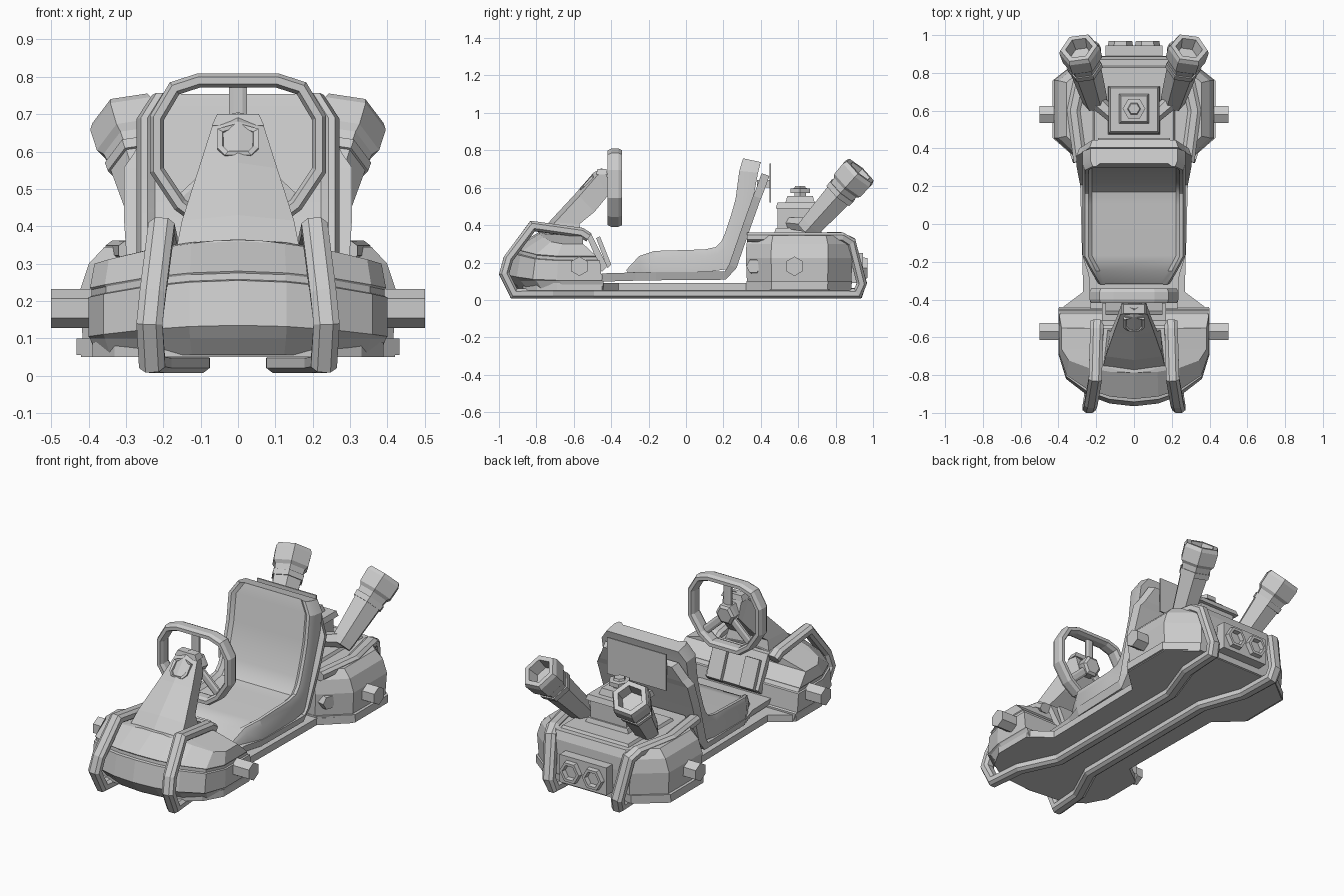
import bpy, bmesh, math
from mathutils import Vector

if "Cube" in bpy.data.objects:
    bpy.data.objects.remove(bpy.data.objects["Cube"])

grey = bpy.data.materials.new("light_grey")
grey.diffuse_color = (0.6, 0.6, 0.6, 1)
grey.use_nodes = True
grey.node_tree.nodes["Principled BSDF"].inputs["Base Color"].default_value = grey.diffuse_color


def finish(name, bm, mirror=False):
    bmesh.ops.recalc_face_normals(bm, faces=bm.faces)
    me = bpy.data.meshes.new(name)
    bm.to_mesh(me)
    bm.free()
    me.materials.append(grey)
    ob = bpy.data.objects.new(name, me)
    bpy.context.collection.objects.link(ob)
    if mirror:
        ob.modifiers.new("mirror", 'MIRROR').use_axis[0] = True
    return ob


def loft(name, rings, mirror=False, closed=False):
    """Skin a list of equal-length point rings."""
    bm = bmesh.new()
    vs = [[bm.verts.new(p) for p in r] for r in rings]
    n = len(vs[0])
    pairs = list(zip(vs, vs[1:])) + ([(vs[-1], vs[0])] if closed else [])
    for a, b in pairs:
        for i in range(n):
            j = (i + 1) % n
            bm.faces.new((a[i], a[j], b[j], b[i]))
    if not closed:
        bm.faces.new(vs[0])
        bm.faces.new(vs[-1])
    return finish(name, bm, mirror)


def box(name, x, y, z, mirror=False, taper=1.0):
    """Box from (min, max) ranges, its top scaled by taper."""
    cx, cy = sum(x) / 2, sum(y) / 2
    rings = []
    for zz, s in ((z[0], 1), (z[1], taper)):
        rings.append([(cx + (a - cx) * s, cy + (b - cy) * s, zz)
                      for a, b in ((x[0], y[0]), (x[1], y[0]), (x[1], y[1]), (x[0], y[1]))])
    return loft(name, rings, mirror)


def turned(name, start, end, profile, sides=6, mirror=False, phase=0.0):
    """Faceted body along an axis from (fraction, radius) pairs."""
    a, b = Vector(start), Vector(end)
    d = (b - a).normalized()
    ref = Vector((1, 0, 0)) if abs(d.x) < 0.9 else Vector((0, 1, 0))
    u = (ref - d * ref.dot(d)).normalized()
    v = d.cross(u)
    rings = []
    for t, r in profile:
        rings.append([a + (b - a) * t + (u * math.cos(k) + v * math.sin(k)) * r
                      for k in (phase + 2 * math.pi * i / sides for i in range(sides))])
    return loft(name, rings, mirror)


def sweep(name, path, ref, w, h, mirror=False, closed=False):
    """Chamfered bar along a path; w along ref, h across it."""
    pts, ref, rings = [Vector(p) for p in path], Vector(ref), []
    n = len(pts)
    sec = [(-1, -.5), (-.5, -1), (.5, -1), (1, -.5), (1, .5), (.5, 1), (-.5, 1), (-1, .5)]
    for i, p in enumerate(pts):
        d0 = (p - pts[i - 1]).normalized() if i or closed else None
        d1 = (pts[(i + 1) % n] - p).normalized() if i < n - 1 or closed else d0
        d0 = d0 or d1
        t = (d0 + d1).normalized()
        side = (ref - t * ref.dot(t)).normalized()
        up = t.cross(side) / max(t.dot(d1), 0.6)
        rings.append([p + side * a * w + up * b * h for a, b in sec])
    return loft(name, rings, mirror, closed)


def outline(half, fn):
    """Full plan outline from its +x half, each point mapped by fn."""
    full = half + [(-x, y) for x, y in reversed(half) if x > 0]
    return [fn(x, y) for x, y in full]


# floor pan
pan = [(0.27, 0.88), (0.42, 0.76), (0.42, 0.45), (0.28, 0.32), (0.27, -0.36), (0.39, -0.45),
       (0.39, -0.69), (0.33, -0.8), (0.22, -0.87), (0, -0.89)]
loft("floor_pan", [outline(pan, lambda x, y: (x, y, z)) for z in (0.05, 0.09)])

# front nose shell: layers of z, x scale, y scale, back edge, sideways drop
nose = [(0.40, -0.45), (0.40, -0.69), (0.36, -0.82), (0.25, -0.905), (0.13, -0.95), (0, -0.965)]
rings = []
for z, sx, sy, back, drop in ((.055, .95, .87, -.44, 0), (.10, .99, .95, -.44, 0),
                              (.135, 1, 1, -.45, .03), (.255, 1, .955, -.46, .045),
                              (.258, .98, .925, -.47, .045), (.275, .98, .92, -.48, .045),
                              (.28, .99, .925, -.48, .045), (.36, .96, .66, -.55, .06),
                              (.363, .5, .66, -.55, .016), (.365, .01, .66, -.55, 0)):
    def place(x, y):
        f = (-0.45 - y) / 0.515
        return (x * sx, back + f * (-0.45 - 0.515 * sy - back), z - drop * (x / 0.4) ** 2)
    rings.append(outline(nose, place))
loft("nose_shell", rings)

# footwell panel and pedals
loft("footwell_panel", [[(x, -.54, .36), (x, -.51, .36), (x, -.42, .18), (x, -.45, .15)]
                        for x in (-.17, .17)])
loft("pedal", [[(x, -.48, .33), (x, -.46, .34), (x, -.40, .19), (x, -.42, .17)]
               for x in (.06, .15)], mirror=True)

# rear body
rear = [(0.27, 0.32), (0.42, 0.455), (0.42, 0.76), (0.26, 0.89), (0, 0.89)]
loft("rear_body", [outline(rear, lambda x, y: (x * s, 0.6 + (y - 0.6) * sy, z))
                   for z, s, sy in ((.055, 1.03, .98), (.10, 1.03, .99), (.10, .99, .98),
                                    (.225, 1.01, 1), (.30, .95, .99), (.345, .85, .93))])
box("rear_deck", (-.22, .22), (.42, .84), (.34, .36), taper=.95)

# rear lamp panel with two hexagonal outlets
box("lamp_panel", (-.15, .15), (.85, .945), (.09, .25))
turned("lamp_ring", (.072, .935, .17), (.072, .97, .17),
       ((0, .068), (1, .062), (1, .045), (.3, .04)), mirror=True)

# hexagonal axle stubs and side bolts
for name, y in (("front_axle", -.57), ("rear_axle", .58)):
    turned(name, (.34, y, .18), (.5, y, .18), ((0, .052), (1, .052)), mirror=True, phase=math.pi / 6)
turned("side_bolt", (.29, .375, .18), (.335, .36, .18), ((0, .045), (1, .04)), mirror=True)

# bumper rails: over the nose, under the floor, up and over the rear
sweep("bumper_rail", [(.195, -.52, .335), (.197, -.56, .36), (.205, -.82, .395), (.228, -.95, .22),
                      (.237, -.972, .14), (.23, -.92, .035), (.212, -.72, .034), (.11, -.5, .034),
                      (.11, .45, .034), (.20, .7, .034), (.21, .92, .036), (.22, .94, .09),
                      (.25, .88, .31), (.27, .83, .335), (.32, .6, .335), (.285, .33, .335)],
      (1, 0, 0), .035, .026, mirror=True)

# seat: stations of front point, back point, half width
stations = [((-.32, .16), (-.30, .13), .19), ((-.25, .235), (-.24, .14), .23),
            ((-.17, .262), (-.16, .145), .272), ((.10, .27), (.12, .15), .272),
            ((.16, .283), (.22, .165), .272), ((.19, .315), (.26, .22), .272),
            ((.21, .36), (.29, .29), .272), ((.24, .45), (.325, .40), .272),
            ((.265, .54), (.355, .52), .272), ((.285, .69), (.385, .68), .272),
            ((.305, .757), (.40, .737), .23)]
rings = []
for (fy, fz), (by, bz), w in stations:
    f, b = Vector((0, fy, fz)), Vector((0, by, bz))
    dish, mid, X = f.lerp(b, .15), f.lerp(b, .3), Vector((1, 0, 0))
    half = [(w - .05, dish), (w - .03, f), (w - .012, f), (w, mid), (w, b)]
    rings.append([X * x + p for x, p in half] + [p - X * x for x, p in reversed(half)])
seat = loft("seat", rings)
seat.data.shade_smooth()
seat.data.set_sharp_from_angle(angle=math.radians(30))

# seat cradle behind and under the seat
cradle = [(-.45, .12, .23), (-.27, .125, .24), (-.16, .127, .275), (.21, .13, .285),
          (.25, .18, .29), (.33, .41, .305), (.38, .55, .305), (.395, .585, .28), (.425, .67, .235)]
rings = []
for i, (y, z, w) in enumerate(cradle):
    a, b = cradle[max(i - 1, 0)], cradle[min(i + 1, len(cradle) - 1)]
    t = Vector((0, b[0] - a[0], b[1] - a[1])).normalized()
    o = Vector((0, -t.z, t.y)) * .022
    p = Vector((0, y, z))
    rings.append([p + o + Vector((w, 0, 0)), p - o + Vector((w - .015, 0, 0)),
                  p - o - Vector((w - .015, 0, 0)), p + o - Vector((w, 0, 0))])
loft("seat_cradle", rings)
box("rear_plate", (-.19, .19), (.446, .454), (.52, .73))
box("plate_bracket", (.08, .12), (.38, .45), (.60, .64), mirror=True)

# steering column cowl
loft("steering_cowl", [
    [(fx, fy, fz), (0, fy - .02, fz + .015), (-fx, fy, fz), (-bx, by, bz), (bx, by, bz)]
    for fx, fy, fz, bx, by, bz in ((.165, -.76, .34, .14, -.56, .35), (.15, -.70, .415, .125, -.57, .405),
                                   (.105, -.57, .555, .09, -.49, .47), (.07, -.475, .665, .065, -.42, .555),
                                   (.06, -.43, .69, .055, -.40, .58))])

# shield-shaped badge plate on the cowl
shield = [(-.055, .65), (0, .665), (.055, .65), (.055, .60), (.035, .58), (-.035, .58), (-.055, .60)]
loft("cowl_badge", [[(x * s, -.515 + (z - .62) * .85 - o, .62 + (z - .62) * s + o * .6)
                     for x, z in shield] for s, o in ((1, -.03), (1, .018), (.75, .018), (.7, .008))])
box("cowl_hood", (-.07, .07), (-.48, -.42), (.67, .70), taper=.8)

# steering wheel, spokes and hub
rim = [(.105, .79), (.17, .769), (.217, .69), (.217, .55), (.155, .457), (.09, .41)]
rim = rim + [(-x, z) for x, z in reversed(rim)]
sweep("wheel_rim", [(x, -.38, z) for x, z in rim], (0, 1, 0), .039, .019, closed=True)
for i, (x, z) in enumerate(((0, .785), (.15, .46), (-.15, .46))):
    sweep("wheel_spoke_%d" % (i + 1), [(0, -.385, .60), (x, -.385, z)], (0, 1, 0), .012, .024)
turned("wheel_hub", (0, -.45, .61), (0, -.35, .60), ((0, .05), (.7, .06), (.9, .06), (1, .045)))

# engine block and stacked filler cap
box("engine_base", (-.14, .14), (.47, .73), (.35, .385), taper=.92)
box("engine_block", (-.115, .115), (.49, .71), (.38, .49))
box("engine_head", (-.135, .135), (.48, .73), (.49, .52), taper=.93)
box("engine_cover", (-.08, .08), (.53, .69), (.515, .555), taper=.85)
turned("filler_cap", (0, .61, .55), (0, .61, .61),
       ((0, .035), (.35, .035), (.35, .06), (.75, .06), (.8, .035), (1, .03)))

# flared exhaust pipes
turned("exhaust_pipe", (.205, .645, .37), (.292, .932, .69),
       ((0, .065), (.1, .07), (.60, .085), (.60, .093), (.67, .095), (.67, .087),
        (.74, .092), (.78, .107), (.95, .11), (1, .10), (1, .072), (.85, .06)), mirror=True)
turned("exhaust_elbow", (.10, .56, .41), (.21, .66, .40), ((0, .035), (1, .045)), mirror=True)
